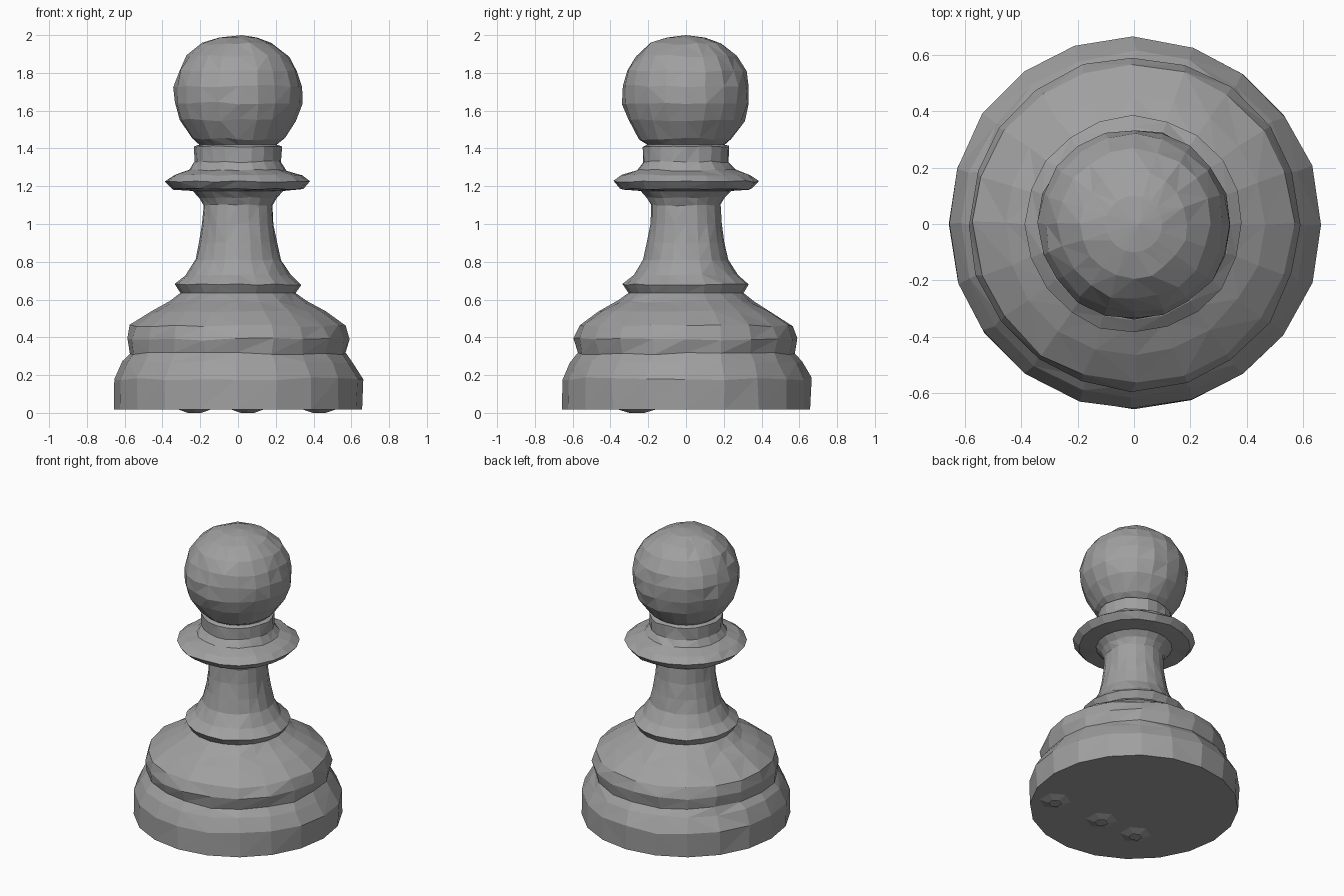
import bpy, bmesh, math, random

if "Cube" in bpy.data.objects:
    bpy.data.objects.remove(bpy.data.objects["Cube"])

random.seed(4)
SIDES = 20

stone = bpy.data.materials.new("mid_grey")
stone.diffuse_color = (0.35, 0.35, 0.35, 1)
stone.use_nodes = True
stone.node_tree.nodes["Principled BSDF"].inputs["Base Color"].default_value = stone.diffuse_color


def finish(name, bm):
    bmesh.ops.recalc_face_normals(bm, faces=bm.faces)
    mesh = bpy.data.meshes.new(name)
    bm.to_mesh(mesh)
    bm.free()
    mesh.materials.append(stone)
    obj = bpy.data.objects.new(name, mesh)
    bpy.context.collection.objects.link(obj)
    return obj


def lathe(name, profile, rough=0.007, cap_bottom=False, tip=None):
    """Revolve (radius, z) points into a flat-faced, slightly rough ring stack."""
    bm = bmesh.new()
    rings = []
    for k, (r, z) in enumerate(profile):
        # end rings stay exact so neighbouring parts meet
        j = 0 if k in (0, len(profile) - 1) else rough
        ring = []
        for i in range(SIDES):
            a = 2 * math.pi * (i + random.uniform(-8, 8) * j) / SIDES
            rr = r + random.uniform(-j, j)
            ring.append(bm.verts.new((rr * math.cos(a), rr * math.sin(a),
                                      z + random.uniform(-j, j))))
        rings.append(ring)
    for low, high in zip(rings, rings[1:]):
        for i in range(SIDES):
            n = (i + 1) % SIDES
            bm.faces.new((low[i], low[n], high[n], high[i]))
    if cap_bottom:
        bm.faces.new(rings[0][::-1])
    if tip is not None:
        top = bm.verts.new((0.02, 0, tip))
        for i in range(SIDES):
            bm.faces.new((rings[-1][i], rings[-1][(i + 1) % SIDES], top))
    bmesh.ops.triangulate(bm, faces=[f for f in bm.faces if len(f.verts) == 4])
    return finish(name, bm)


# Wide foot with a groove and a sloping shoulder
lathe("base", [(0.657, 0.018), (0.66, 0.18), (0.61, 0.27), (0.575, 0.315),
               (0.59, 0.39), (0.567, 0.46), (0.46, 0.535), (0.36, 0.59),
               (0.305, 0.635)], cap_bottom=True)

# Small ring and flared stem
lathe("stem", [(0.305, 0.635), (0.333, 0.68), (0.275, 0.73), (0.228, 0.81),
               (0.205, 0.90), (0.19, 1.0), (0.185, 1.10), (0.205, 1.14),
               (0.24, 1.175)], rough=0.004)

# Thin flange and neck
lathe("collar", [(0.24, 1.175), (0.35, 1.185), (0.385, 1.225), (0.34, 1.26),
                 (0.26, 1.285), (0.23, 1.33), (0.23, 1.41), (0.205, 1.42)],
      rough=0.005)

# Ball head
lathe("head", [(0.205, 1.42), (0.245, 1.45), (0.308, 1.55), (0.338, 1.64),
               (0.338, 1.73), (0.317, 1.81), (0.27, 1.89), (0.19, 1.955),
               (0.10, 1.987)], tip=2.0)

# Shallow bumps under the foot
for i, x in enumerate((-0.23, 0.05, 0.43)):
    bm = bmesh.new()
    bmesh.ops.create_cone(bm, segments=6, radius1=0.04, radius2=0.10, depth=0.018)
    bmesh.ops.translate(bm, verts=bm.verts, vec=(x, -0.26, 0.009))
    finish(f"foot_bump_{i + 1}", bm)
